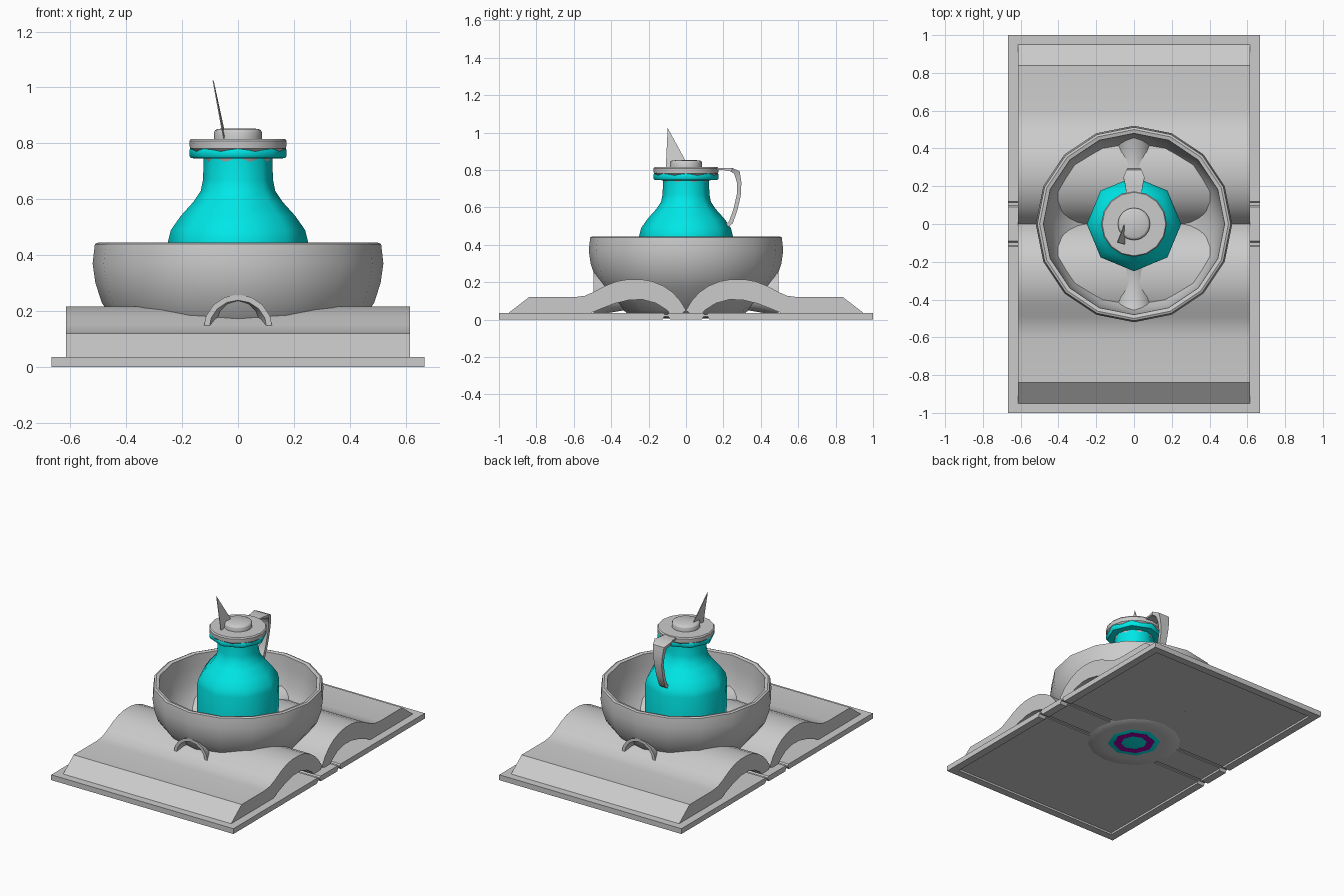
import bpy, bmesh, math
from mathutils import Vector

if "Cube" in bpy.data.objects:
    bpy.data.objects.remove(bpy.data.objects["Cube"])


def make(name, verts, faces, color=None, smooth=35):
    me = bpy.data.meshes.new(name)
    me.from_pydata(verts, [], faces)
    bm = bmesh.new()
    bm.from_mesh(me)
    bmesh.ops.remove_doubles(bm, verts=bm.verts, dist=1e-5)
    bmesh.ops.recalc_face_normals(bm, faces=bm.faces)
    bm.to_mesh(me)
    bm.free()
    ob = bpy.data.objects.new(name, me)
    bpy.context.scene.collection.objects.link(ob)
    if color:
        mat = bpy.data.materials.new(name + "_colour")
        mat.diffuse_color = color
        mat.use_nodes = True
        mat.node_tree.nodes["Principled BSDF"].inputs["Base Color"].default_value = mat.diffuse_color
        me.materials.append(mat)
    if smooth:
        bpy.ops.object.select_all(action='DESELECT')
        bpy.context.view_layer.objects.active = ob
        ob.select_set(True)
        bpy.ops.object.shade_smooth_by_angle(angle=math.radians(smooth))
    return ob


def grid_faces(rows, cols, wrap):
    last = cols if wrap else cols - 1
    return [(i * cols + j, i * cols + (j + 1) % cols,
             (i + 1) * cols + (j + 1) % cols, (i + 1) * cols + j)
            for i in range(rows - 1) for j in range(last)]


def lathe(name, profile, sides, color=None, smooth=35):
    verts = [(r * math.cos(math.tau * k / sides), r * math.sin(math.tau * k / sides), z)
             for r, z in profile for k in range(sides)]
    return make(name, verts, grid_faces(len(profile), sides, True), color, smooth)


def extrude_x(name, profile, half, smooth=35):
    n = len(profile)
    verts = [(x, y, z) for x in (-half, half) for y, z in profile]
    faces = grid_faces(2, n, True) + [tuple(range(n)), tuple(range(n, 2 * n))]
    return make(name, verts, faces, None, smooth)


# Book cover with hinge grooves above and below
half_top = [(0.09, 0.035), (0.097, 0.027), (0.113, 0.027), (0.12, 0.035), (1, 0.035)]
half_low = [(1, 0), (0.125, 0), (0.115, 0.018), (0.095, 0.018), (0.085, 0)]
right = half_top + half_low
left = [(-y, z) for y, z in reversed(right)]
cover = extrude_x("book_cover", right + left, 0.667, 0)

# Shallow recess in the underside of the cover
cutter = extrude_x("recess_cutter", [(-0.95, -0.05), (0.95, -0.05), (0.95, 0.013), (-0.95, 0.013)], 0.615, 0)
cutter.hide_render = True
cutter.hide_viewport = True
cut = cover.modifiers.new("recess", 'BOOLEAN')
cut.operation = 'DIFFERENCE'
cut.object = cutter

# Two arched page blocks, hollow underneath
page = [(0, 0.05), (0.03, 0.1), (0.07, 0.145), (0.12, 0.18), (0.18, 0.205), (0.24, 0.216),
        (0.31, 0.216), (0.37, 0.205), (0.43, 0.182), (0.49, 0.15), (0.54, 0.128),
        (0.6, 0.12), (0.84, 0.12), (0.95, 0.035),
        (0.51, 0.035), (0.45, 0.06), (0.38, 0.087), (0.3, 0.106), (0.23, 0.107),
        (0.16, 0.088), (0.1, 0.05), (0.09, 0.035), (0.02, 0.035)]
for side, label in ((1, "back"), (-1, "front")):
    extrude_x("pages_" + label, [(side * y, z) for y, z in page], 0.615)

# Bowl, its base just showing through the cover
lathe("bowl", [(0, 0.009), (0.2, 0.009), (0.285, 0.013), (0.335, 0.05), (0.4, 0.115),
               (0.45, 0.175), (0.487, 0.23), (0.51, 0.3), (0.52, 0.37), (0.512, 0.44),
               (0.5, 0.445), (0.48, 0.44), (0.475, 0.36), (0.462, 0.26), (0.43, 0.185),
               (0.38, 0.125), (0.3, 0.065), (0.2, 0.03), (0, 0.03)], 16)

# Flared tubes running from the jug through the bowl wall
tube = [(0.18, 0.105), (0.25, 0.09), (0.33, 0.085), (0.42, 0.1), (0.495, 0.124)]
rows = tube + [(y, r - 0.02) for y, r in reversed(tube)] + tube[:1]
for side, label in ((1, "back"), (-1, "front")):
    verts = [(r * math.cos(math.tau * k / 16), side * y, 0.135 + r * math.sin(math.tau * k / 16))
             for y, r in rows for k in range(16)]
    make("tube_" + label, verts, grid_faces(len(rows), 16, True))

# Hollow jug with a coloured ring on its base
lathe("jug", [(0, 0.007), (0.157, 0.007), (0.21, 0.03), (0.24, 0.08), (0.247, 0.14),
              (0.25, 0.45), (0.24, 0.49), (0.205, 0.54), (0.16, 0.59), (0.133, 0.63),
              (0.125, 0.67), (0.123, 0.745), (0.168, 0.747), (0.174, 0.755),
              (0.174, 0.776), (0.168, 0.785), (0.11, 0.785), (0.11, 0.65), (0.15, 0.58),
              (0.225, 0.49), (0.235, 0.45), (0.23, 0.09), (0.15, 0.022), (0, 0.022)],
      8, (0.0, 0.8, 0.8, 1), 50)
lathe("base_ring", [(0.08, 0.006), (0.127, 0.006), (0.127, 0.008), (0.08, 0.008), (0.08, 0.006)],
      8, (0.4, 0.0, 0.4, 1))

# Lid with plug and round knob
lathe("lid", [(0, 0.735), (0.115, 0.735), (0.122, 0.75), (0.158, 0.768), (0.172, 0.782),
              (0.174, 0.808), (0.168, 0.816), (0, 0.816)], 16)
lathe("lid_knob", [(0, 0.81), (0.086, 0.81), (0.086, 0.838), (0.082, 0.847), (0.072, 0.852),
                   (0, 0.854)], 16, None, 60)

# Tapered jug handle: y, z, half width, half thickness
path = [(0.14, 0.806, 0.04, 0.006), (0.2, 0.806, 0.045, 0.006), (0.245, 0.802, 0.056, 0.01),
        (0.273, 0.785, 0.04, 0.016), (0.284, 0.735, 0.034, 0.012), (0.283, 0.67, 0.027, 0.011),
        (0.265, 0.59, 0.024, 0.011), (0.24, 0.52, 0.022, 0.011), (0.215, 0.5, 0.022, 0.011)]
verts = []
for i, (y, z, w, t) in enumerate(path):
    a, b = path[max(i - 1, 0)], path[min(i + 1, len(path) - 1)]
    d = Vector((b[0] - a[0], b[1] - a[1])).normalized()
    ny, nz = -d.y * t, d.x * t
    verts += [(-w, y + ny, z + nz), (w, y + ny, z + nz), (w, y - ny, z - nz), (-w, y - ny, z - nz)]
k = len(verts)
make("jug_handle", verts, grid_faces(len(path), 4, True) + [(0, 1, 2, 3), (k - 4, k - 3, k - 2, k - 1)])

# Thin pointed thumb blade on the lid
verts = [(x + dx, y, z) for dx in (-0.002, 0.002)
         for x, y, z in ((-0.089, -0.098, 1.025), (-0.05, -0.108, 0.81), (-0.05, 0.0, 0.845))]
make("thumb_blade", verts, [(0, 1, 2), (3, 4, 5)] + grid_faces(2, 3, True), None, 0)
